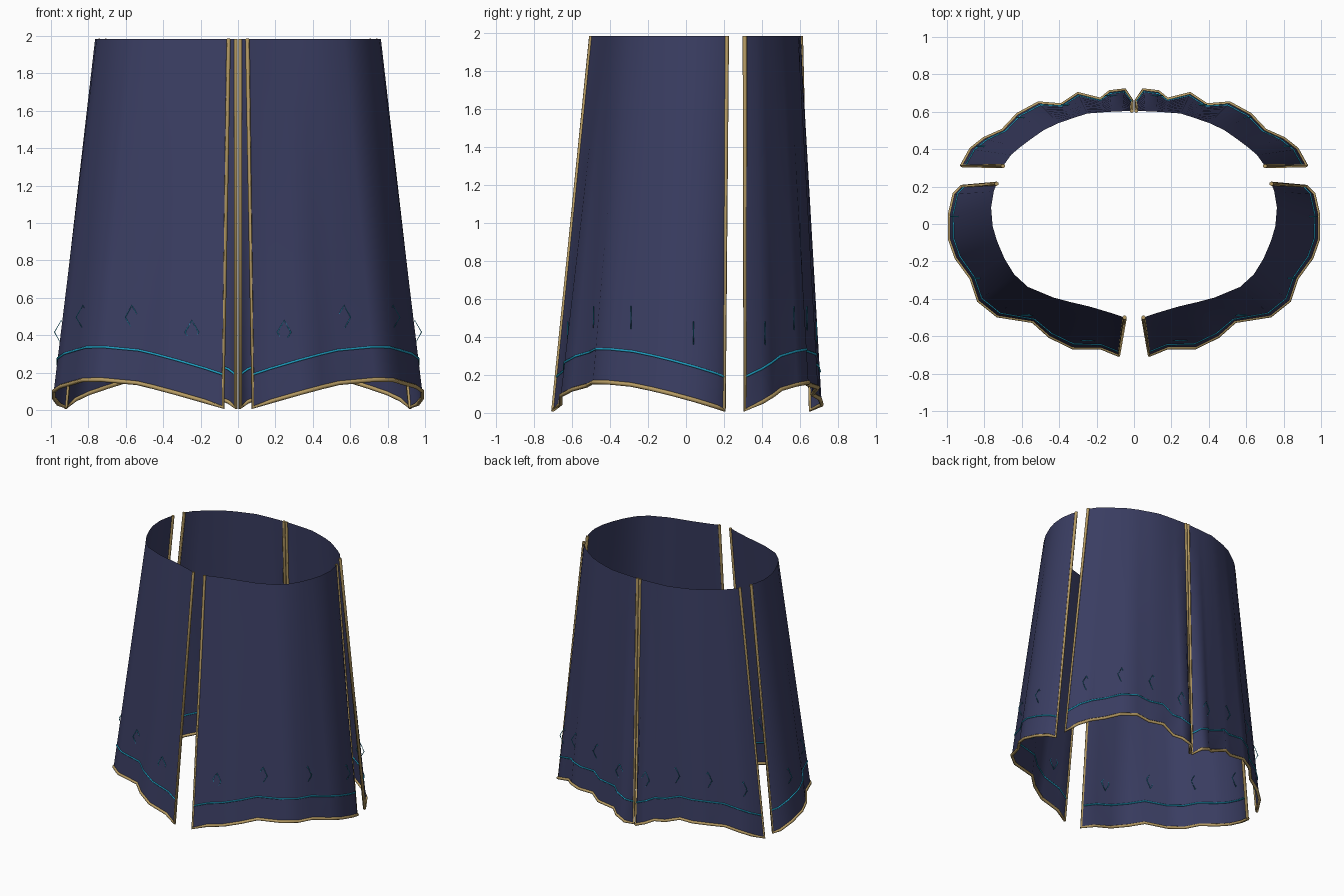
import bpy, math
from mathutils import Vector

if "Cube" in bpy.data.objects:
    bpy.data.objects.remove(bpy.data.objects["Cube"])

TOP_Z = 1.985


def material(name, rgb):
    m = bpy.data.materials.new(name)
    m.diffuse_color = (*rgb, 1)
    m.use_nodes = True
    m.node_tree.nodes["Principled BSDF"].inputs["Base Color"].default_value = m.diffuse_color
    return m


NAVY = material("navy cloth", (0.042, 0.047, 0.122))
GOLD = material("gold trim", (0.47, 0.33, 0.125))
TEAL = material("teal thread", (0.015, 0.36, 0.56))

# Hem and waist outlines of the half panels (x, y), from one slit to the next
FRONT_HEM = [(.08, -.70), (.18, -.66), (.33, -.66), (.45, -.60), (.54, -.52), (.73, -.49), (.83, -.41),
             (.87, -.29), (.95, -.18), (.985, -.08), (.985, .05), (.96, .16), (.92, .20)]
FRONT_WAIST = [(.05, -.50), (.20, -.45), (.35, -.415), (.48, -.38), (.58, -.33), (.66, -.25),
               (.72, -.13), (.755, -.02), (.765, .08), (.755, .16), (.735, .215)]
BACK_HEM = [(.92, .31), (.87, .40), (.80, .455), (.70, .50), (.62, .585), (.51, .645), (.39, .635),
            (.30, .695), (.18, .665), (.13, .705), (.05, .715), (.012, .655)]
BACK_WAIST = [(.70, .31), (.65, .38), (.55, .455), (.45, .525), (.37, .55), (.26, .59),
              (.13, .60), (.012, .605)]


def arc(points):
    """Running length along a polyline, scaled to 0..1."""
    d = [0.0]
    for a, b in zip(points, points[1:]):
        d.append(d[-1] + math.dist(a, b))
    return [v / d[-1] for v in d]


def sample(points, u):
    s = arc(points)
    for i in range(len(s) - 1):
        if u <= s[i + 1] + 1e-9:
            f = (u - s[i]) / (s[i + 1] - s[i])
            return Vector(points[i]).lerp(Vector(points[i + 1]), f)
    return Vector(points[-1])


class Panel:
    """Ruled cloth surface between the arched hem and the waist."""

    def __init__(self, hem, waist, arch, side):
        self.hem, self.waist, self.arch, self.side = hem, waist, arch, side
        self.us = arc(hem)

    def hem_z(self, u):
        return 0.015 + self.arch * math.sin(math.pi * u)

    def at(self, u, z):
        h = self.hem_z(u)
        p = sample(self.hem, u).lerp(sample(self.waist, u), (z - h) / (TOP_Z - h))
        return Vector((p.x * self.side, p.y, z))


def cloth(name, panel, rows=10):
    n = len(panel.us)
    verts = []
    for r in range(rows + 1):
        for u in panel.us:
            h = panel.hem_z(u)
            verts.append(panel.at(u, h + (TOP_Z - h) * r / rows))
    faces = []
    for r in range(rows):
        for c in range(n - 1):
            a = r * n + c
            f = (a, a + 1, a + n + 1, a + n)
            faces.append(f if panel.side > 0 else f[::-1])
    me = bpy.data.meshes.new(name)
    me.from_pydata(verts, [], faces)
    me.materials.append(NAVY)
    ob = bpy.data.objects.new(name, me)
    bpy.context.collection.objects.link(ob)
    for p in me.polygons:
        p.use_smooth = True


def cord(name, paths, radius, mat, closed=False):
    """Round cord following one or more polylines."""
    cu = bpy.data.curves.new(name, 'CURVE')
    cu.dimensions = '3D'
    cu.bevel_depth = radius
    cu.bevel_resolution = 1
    cu.use_fill_caps = True
    for path in paths:
        sp = cu.splines.new('POLY')
        sp.points.add(len(path) - 1)
        for pt, co in zip(sp.points, path):
            pt.co = (*co, 1)
        sp.use_cyclic_u = closed
    cu.materials.append(mat)
    bpy.context.collection.objects.link(bpy.data.objects.new(name, cu))


def diamond(center, w=0.036, h=0.063):
    """Upright outline, flat towards the front."""
    return [center + Vector(o) for o in ((w, 0, 0), (0, 0, h), (-w, 0, 0), (0, 0, -h))]


for side, word in ((1, "right"), (-1, "left")):
    for part, hem, waist, arch in (("front", FRONT_HEM, FRONT_WAIST, 0.148),
                                   ("back", BACK_HEM, BACK_WAIST, 0.145)):
        p = Panel(hem, waist, arch, side)
        label = f"{part}_{word}"
        cloth(f"{label}_panel", p)

        # Gold edging down both slits and along the hem
        hem_path = [p.at(u, p.hem_z(u)) for u in p.us]
        cord(f"{label}_edging",
             [[p.at(0, TOP_Z)] + hem_path + [p.at(1, TOP_Z)]], 0.0115, GOLD)

        # Embroidered line above the hem
        cord(f"{label}_hem_line",
             [[p.at(u, p.hem_z(u) + 0.175) for u in p.us]], 0.0065, TEAL)

        # Row of four embroidered diamonds
        marks = [diamond(p.at(u, p.hem_z(u) + 0.345)) for u in (.125, .375, .625, .875)]
        cord(f"{label}_diamonds", marks, 0.003, TEAL, closed=True)
